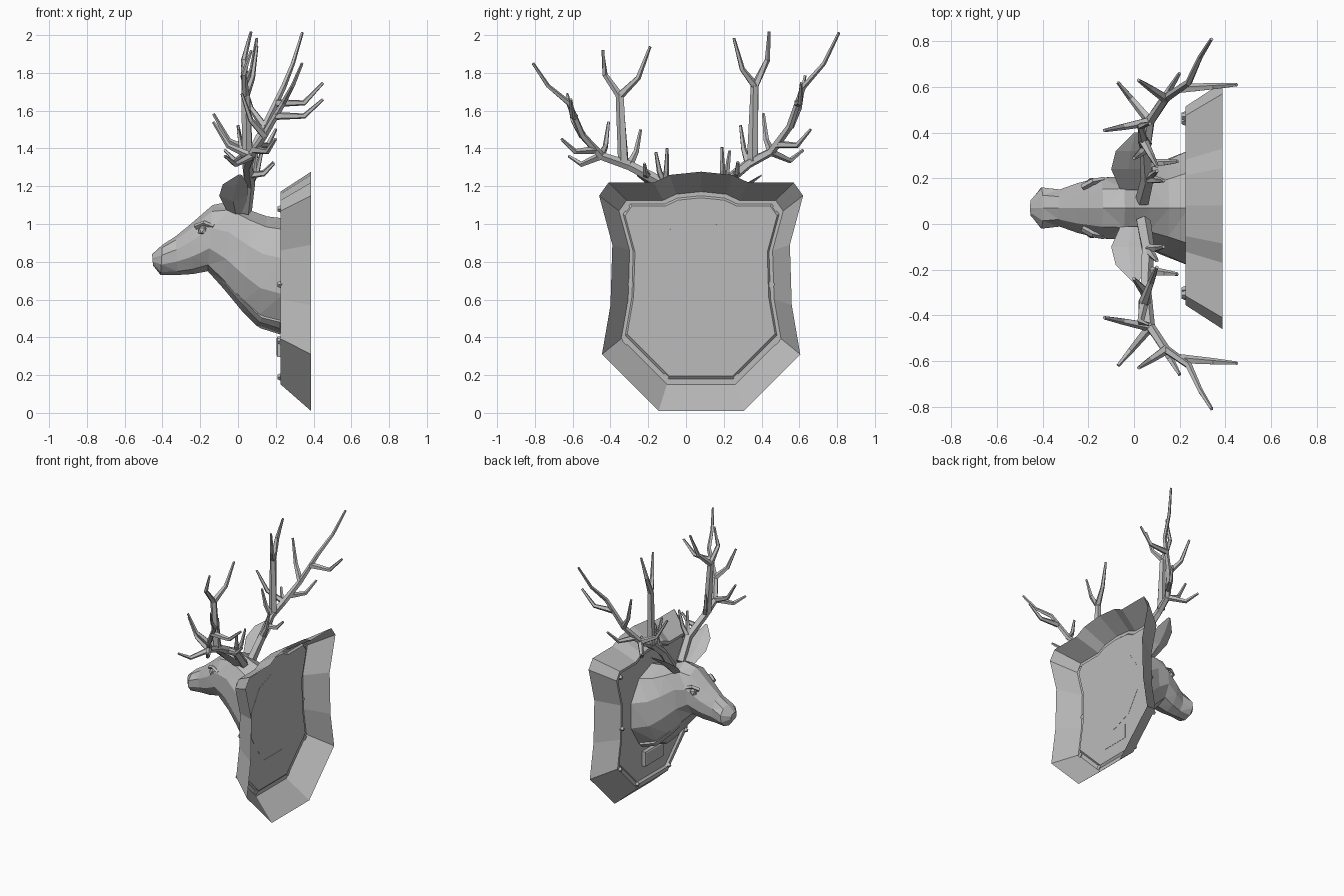
import bpy, bmesh
from math import sin, cos, tau
from mathutils import Vector

cube = bpy.data.objects.get("Cube")
if cube:
    bpy.data.objects.remove(cube, do_unlink=True)

grey = bpy.data.materials.new("plain grey")
grey.use_nodes = True
grey.diffuse_color = (.5, .5, .5, 1)
grey.node_tree.nodes["Principled BSDF"].inputs["Base Color"].default_value = grey.diffuse_color

HEAD_Y = .07     # middle plane of the head
BOARD_Y = .08    # middle plane of the board


def finish(bm, name):
    bmesh.ops.recalc_face_normals(bm, faces=bm.faces)
    mesh = bpy.data.meshes.new(name)
    bm.to_mesh(mesh)
    bm.free()
    mesh.materials.append(grey)
    obj = bpy.data.objects.new(name, mesh)
    bpy.context.collection.objects.link(obj)


def add_loft(bm, rings, start_cap=True, end_cap=True):
    """Skin a list of closed rings, with optional end caps."""
    loops = [[bm.verts.new(point) for point in ring] for ring in rings]
    count = len(loops[0])
    for first, second in zip(loops, loops[1:]):
        for i in range(count):
            j = (i + 1) % count
            bm.faces.new((first[i], first[j], second[j], second[i]))
    if start_cap:
        bm.faces.new(loops[0][::-1])
    if end_cap:
        bm.faces.new(loops[-1])


def add_tube(bm, path, start_radius, end_radius, sides=5):
    """Tapered faceted branch along a path."""
    points = [Vector(point) for point in path]
    last = len(points) - 1
    rings = []
    for i, point in enumerate(points):
        direction = points[min(i + 1, last)] - points[max(i - 1, 0)]
        turn = direction.to_track_quat('Z', 'Y')
        radius = start_radius + (end_radius - start_radius) * i / last
        angles = [tau * k / sides for k in range(sides)]
        rings.append([point + turn @ Vector((radius * cos(a), radius * sin(a), 0)) for a in angles])
    add_loft(bm, rings)


# Shield board: hollow behind, sloped sides, raised rim, sunken panel
half_outline = [(.165, 1.26), (.25, 1.22), (.49, 1.22), (.54, 1.15), (.47, .89),
                (.48, .57), (.525, .31), (.225, .01)]
outline = [(0, 1.277)] + half_outline + [(-y, z) for y, z in reversed(half_outline)]
CENTRE_Z = .735


def board_ring(x, scale):
    return [(x, BOARD_Y + y * scale, CENTRE_Z + (z - CENTRE_Z) * scale) for y, z in outline]


bm = bmesh.new()
board_steps = [(.387, 1), (.225, .805), (.225, .765), (.238, .745)]
add_loft(bm, [board_ring(x, scale) for x, scale in board_steps], start_cap=False)
finish(bm, "shield_board")

# Pointed studs on the rim
bm = bmesh.new()
for y, z in [(.39, 1.08), (.37, .68), (.395, .38), (.19, .19)]:
    for side in (-1, 1):
        centre_y = BOARD_Y + side * y
        add_tube(bm, [(.232, centre_y, z), (.208, centre_y, z)], .022, .012, sides=4)
finish(bm, "rim_studs")

# Blank plate under the neck
bm = bmesh.new()
corners = [(-1, -1), (1, -1), (1, 1), (-1, 1)]
add_loft(bm, [[(x, BOARD_Y + a * width, .35 + b * height) for a, b in corners]
              for x, width, height in [(.24, .11, .055), (.21, .11, .055), (.205, .1, .045)]])
finish(bm, "name_plate")

# Head and neck: top x and z, bottom x and z, half width of each section
sections = [(-.455, .84, -.45, .78, .035),
            (-.4, .89, -.41, .73, .095),
            (-.33, .935, -.32, .73, .085),
            (-.25, 1, -.24, .735, .115),
            (-.135, 1.1, -.16, .75, .14),
            (-.04, 1.12, -.07, .65, .145),
            (.07, 1.07, .02, .54, .175),
            (.155, 1.04, .1, .46, .215),
            (.24, 1.03, .24, .415, .265)]
bm = bmesh.new()
rings = []
for top_x, top_z, bottom_x, bottom_z, width in sections:
    top = Vector((top_x, HEAD_Y, top_z))
    bottom = Vector((bottom_x, HEAD_Y, bottom_z))
    middle, up = (top + bottom) / 2, (top - bottom) / 2
    angles = [tau * k / 10 for k in range(10)]
    rings.append([middle + up * cos(a) + Vector((0, width * sin(a), 0)) for a in angles])
add_loft(bm, rings)
bmesh.ops.triangulate(bm, faces=[face for face in bm.faces if len(face.verts) == 4])
finish(bm, "head_and_neck")

# Fur ridges down the chest
bm = bmesh.new()
for side in (-1, 0, 1):
    lift = abs(side) * .03
    ridge = [(-.07, .06, .68), (.03, .085, .57), (.13, .115, .475), (.23, .135, .45)]
    add_tube(bm, [(x, HEAD_Y + side * y, z + lift) for x, y, z in ridge], .02, .035, sides=4)
finish(bm, "chest_fur")

# Eyes with brows, and ears
for side, label in ((-1, "right"), (1, "left")):
    bm = bmesh.new()
    bmesh.ops.create_icosphere(bm, subdivisions=1, radius=.03)
    bmesh.ops.translate(bm, verts=bm.verts, vec=(-.185, HEAD_Y + side * .105, .965))
    brow = [(-.225, .09, .985), (-.18, .115, 1.005), (-.13, .125, .985)]
    add_tube(bm, [(x, HEAD_Y + side * y, z) for x, y, z in brow], .015, .012, sides=4)
    finish(bm, label + "_eye")

    # Each ear section: reach, height, front edge, back edge, thickness
    bm = bmesh.new()
    rings = []
    for reach, z, front, back, thick in [(.08, 1.07, -.06, .04, .03), (.17, 1.15, -.1, .05, .03),
                                         (.25, 1.21, -.08, .05, .02), (.33, 1.26, 0, .02, .006)]:
        middle = (front + back) / 2
        y = HEAD_Y + side * reach
        rings.append([(front, y, z), (middle, y, z - thick), (back, y, z), (middle, y, z + thick / 3)])
    add_loft(bm, rings)
    finish(bm, label + "_ear")

# Antlers: main stems of the right one
beam = [(.04, .01, 1.07), (.06, -.11, 1.21), (.05, -.3, 1.31), (.07, -.45, 1.36),
        (.14, -.55, 1.47), (.24, -.62, 1.64), (.29, -.73, 1.73), (.34, -.81, 1.85)]
upright = [(.05, -.33, 1.32), (.04, -.35, 1.68), (.03, -.43, 1.79), (.07, -.44, 1.92)]

# Tines: stem, position along its points, tip
tines = [(beam, 4.6, (.45, -.61, 1.66)),
         (beam, 3, (-.13, -.41, 1.54)),
         (beam, 3, (-.07, -.62, 1.36)),
         (beam, 4, (.02, -.63, 1.69)),
         (beam, 3.3, (.2, -.66, 1.45)),
         (beam, 2, (0, -.24, 1.5)),
         (beam, 1, (.13, -.1, 1.4)),
         (beam, 1, (.1, -.16, 1.38)),
         (beam, 1.5, (.19, -.22, 1.32)),
         (upright, 1, (.1, -.19, 1.94))]


def tine_path(stem, position, tip):
    """Leave the stem low, then bend upward to the tip."""
    index = int(position)
    start = Vector(stem[index]).lerp(Vector(stem[index + 1]), position - index)
    tip = Vector(tip)
    bend = start.lerp(tip, .6)
    bend.z -= (tip - start).length / 5
    return [start, bend, tip]


def to_left(point):
    """Mirror to the other side, where the antler reaches higher."""
    x, y, z = point
    base_shift = .12 * max(0, 1 - abs(y) / .4)
    return (x, base_shift - y, z + max(0, z - 1.2) * abs(y) * .31)


def same_side(point):
    return point


for label, place in (("right", same_side), ("left", to_left)):
    bm = bmesh.new()
    add_tube(bm, [place(point) for point in beam], .034, .008)
    add_tube(bm, [place(point) for point in upright], .03, .008)
    for stem, position, tip in tines:
        add_tube(bm, [place(point) for point in tine_path(stem, position, tip)], .022, .008)
    finish(bm, label + "_antler")
